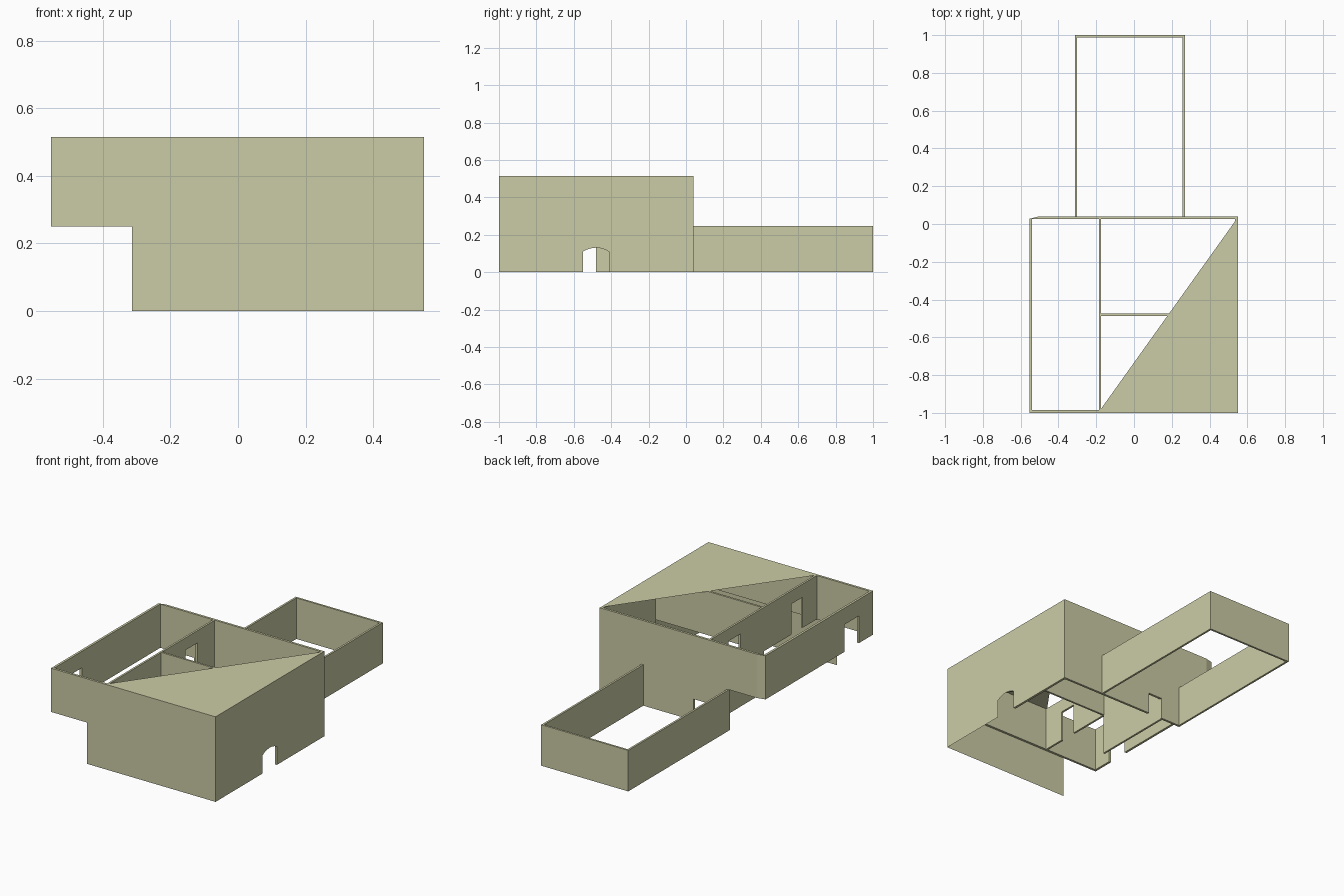
import bpy, bmesh

if "Cube" in bpy.data.objects:
    bpy.data.objects.remove(bpy.data.objects["Cube"])

mat = bpy.data.materials.new("plaster")
mat.diffuse_color = (0.60, 0.60, 0.38, 1)
mat.use_nodes = True
mat.node_tree.nodes["Principled BSDF"].inputs["Base Color"].default_value = mat.diffuse_color

FLOOR, TOP = 0.25, 0.515      # storey heights
L, R, F, B = -0.553, 0.55, -1.0, 0.04   # house limits
EL, ER = -0.313, 0.27         # rear annex limits
MID, CROSS = -0.18, -0.48     # inner walls


def extrude(name, points, offset):
    """Flat polygon pushed along offset; zero offset leaves a single sheet."""
    bm = bmesh.new()
    face = bm.faces.new([bm.verts.new(p) for p in points])
    if any(offset):
        new = bmesh.ops.extrude_face_region(bm, geom=[face], use_keep_orig=True)["geom"]
        bmesh.ops.translate(bm, vec=offset, verts=[v for v in new if isinstance(v, bmesh.types.BMVert)])
        bmesh.ops.recalc_face_normals(bm, faces=bm.faces)
    me = bpy.data.meshes.new(name)
    bm.to_mesh(me)
    bm.free()
    me.materials.append(mat)
    ob = bpy.data.objects.new(name, me)
    bpy.context.collection.objects.link(ob)


def wall(name, axis, pos, s0, s1, z0, z1, thick, doors=()):
    """Wall running along axis; each door is a notch (start, end, height points)."""
    pts = [(s0, z0)]
    for a, b, head in doors:
        pts += [(a, z0)] + list(head or []) + [(b, z0)]
    pts += [(s1, z0), (s1, z1), (s0, z1)]
    if axis == "x":
        extrude(name, [(s, pos, z) for s, z in pts], (0, thick, 0))
    else:
        extrude(name, [(pos, s, z) for s, z in pts], (thick, 0, 0))


def door(a, b, top):
    return (a, b, [(a, top), (b, top)])


T = 0.014
# Upper storey
wall("upper_front_wall", "x", F, L, R, FLOOR, TOP, T)
wall("upper_left_wall", "y", L, F + T, B - T, FLOOR, TOP, T, [door(-0.865, -0.725, 0.415)])
wall("upper_right_wall", "y", R, F + T, B - T, FLOOR, TOP, -T)
wall("upper_inner_wall", "y", MID - 0.006, F + T, B - T, FLOOR, TOP, 0.012,
     [door(-0.85, -0.745, 0.435), door(-0.255, -0.14, 0.44)])
wall("upper_cross_wall", "x", CROSS - 0.006, MID, R - T, FLOOR, TOP, 0.012)

# Upper back wall with the cut outer corner
extrude("upper_back_wall", [(L, B - T, FLOOR), (R, B - T, FLOOR), (R, B, FLOOR),
                            (-0.505, B, FLOOR), (L, B - 0.012, FLOOR)], (0, 0, TOP - FLOOR))

# Lower storey
wall("lower_front_wall", "x", F, EL, R, 0, FLOOR, 0)
wall("lower_back_wall", "x", B, EL, R, 0, FLOOR, -T, [door(-0.172, -0.078, 0.13)])
wall("lower_inner_wall", "y", MID - 0.006, CROSS, B - T, 0, FLOOR, 0.012)

# Right wall, split at the crown of the arched doorway
extrude("lower_right_wall_front", [(R, y, z) for y, z in (
    (F, 0), (-0.55, 0), (-0.55, 0.11), (-0.53, 0.121), (-0.505, 0.128),
    (CROSS, 0.131), (CROSS, FLOOR), (F, FLOOR))], (0, 0, 0))
extrude("lower_right_wall_back", [(R, y, z) for y, z in (
    (B - T, 0), (-0.413, 0), (-0.413, 0.11), (-0.433, 0.121), (-0.457, 0.128),
    (CROSS, 0.131), (CROSS, FLOOR), (B - T, FLOOR))], (-T, 0, 0))

# Triangular roof sheet
extrude("roof_panel", [(MID, F + T, TOP), (R - 0.004, F + T, TOP), (R - 0.004, B - 0.01, TOP)], (0, 0, 0))

# Rear annex
for name, x, t in (("annex_left_wall", EL, 0.012), ("annex_right_wall", ER, -0.012)):
    wall(name, "y", x, B, 1.0, 0, FLOOR - 0.002, t)
wall("annex_back_wall", "x", 1.0, EL + 0.012, ER - 0.012, 0, FLOOR - 0.002, -0.012)
